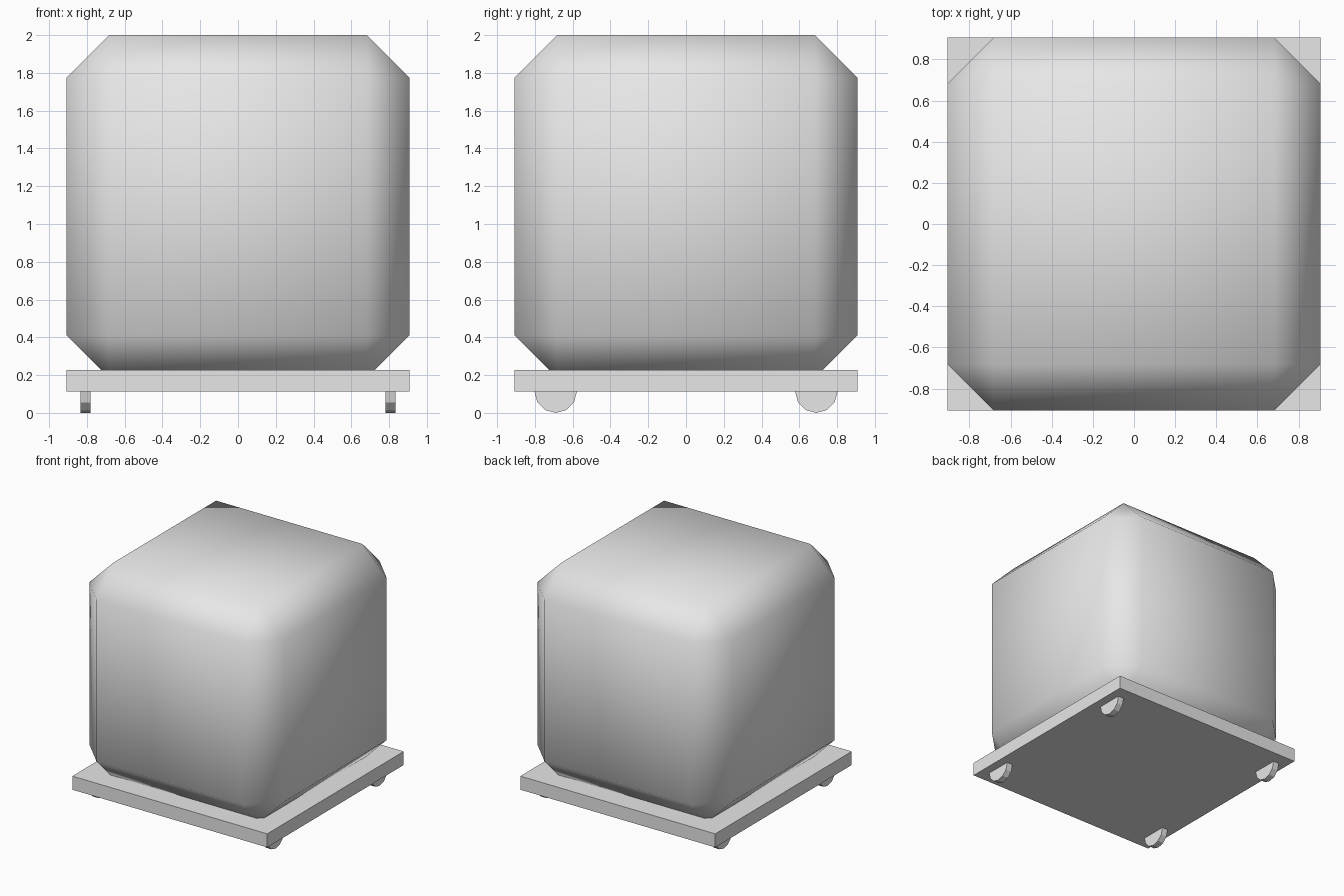
import bpy
from math import pi

default = bpy.data.objects.get("Cube")
if default:
    bpy.data.objects.remove(default, do_unlink=True)

# Single light grey material
grey = bpy.data.materials.new("light_grey")
grey.use_nodes = True
colour = (0.8, 0.8, 0.8, 1)
grey.diffuse_color = colour
grey.node_tree.nodes["Principled BSDF"].inputs["Base Color"].default_value = colour


def box(name, size, location):
    bpy.ops.mesh.primitive_cube_add(size=1, location=location)
    obj = bpy.context.object
    obj.name = name
    obj.scale = size
    bpy.ops.object.transform_apply(location=False, rotation=False, scale=True)
    obj.data.materials.append(grey)
    return obj


HALF = 0.908

# Chamfered body with softened shading, sunk slightly into the platform
body = box("body", (2 * HALF, 2 * HALF, 2 * HALF), (0, 0, 2 - HALF))
bevel = body.modifiers.new("chamfer", 'BEVEL')
bevel.width = 0.226
bevel.segments = 1
bevel.limit_method = 'NONE'
bpy.ops.object.modifier_apply(modifier=bevel.name)
bpy.ops.object.shade_smooth()

# Flat platform under the body
bottom, top = 0.113, 0.227
box("platform", (2 * HALF, 2 * HALF, top - bottom), (0, 0, (bottom + top) / 2))

# Four low-poly wheels, half hidden in the platform
RADIUS = 0.112
for side, x in (("right", -0.808), ("left", 0.808)):
    for end, y in (("front", -0.69), ("back", 0.69)):
        bpy.ops.mesh.primitive_cylinder_add(
            vertices=12, radius=RADIUS, depth=0.054,
            location=(x, y, RADIUS), rotation=(0, pi / 2, 0))
        wheel = bpy.context.object
        wheel.name = f"{end}_{side}_wheel"
        wheel.data.materials.append(grey)
